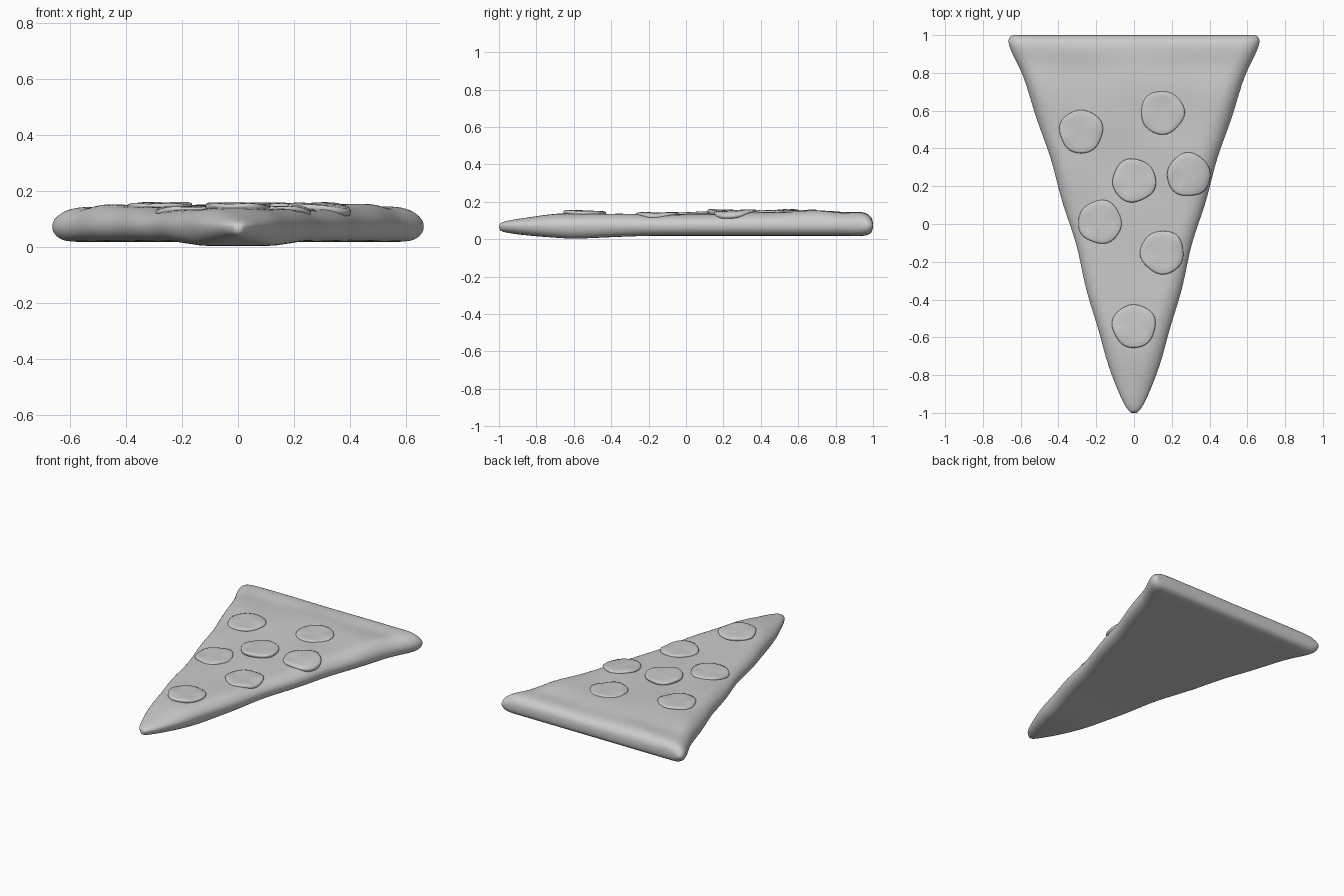
import bpy, bmesh, math
from math import sin, cos, pi

if "Cube" in bpy.data.objects:
    bpy.data.objects.remove(bpy.data.objects["Cube"])

# Stations along the slice: y, half width, bottom z, top z
STATIONS = [
    (-1.0, .014, .050, .080), (-.985, .033, .040, .090), (-.95, .056, .033, .100),
    (-.9, .078, .025, .110), (-.8, .113, .015, .123), (-.7, .15, .008, .132),
    (-.6, .182, .001, .135), (-.5, .21, .006, .136), (-.35, .25, .013, .134),
    (-.2, .286, .018, .132), (-.1, .313, .018, .133), (0, .341, .018, .133),
    (.1, .37, .018, .135), (.2, .402, .018, .137), (.3, .432, .018, .14),
    (.4, .462, .018, .142), (.5, .493, .018, .144), (.6, .526, .018, .148),
    (.7, .562, .018, .152), (.78, .592, .018, .147), (.84, .618, .018, .140),
    (.9, .645, .017, .145), (.95, .664, .017, .143), (.975, .666, .022, .132),
    (.992, .658, .036, .115), (1.0, .645, .055, .095)]
EDGE_Z = .072


def station(y):
    for a, b in zip(STATIONS, STATIONS[1:]):
        if a[0] <= y <= b[0]:
            t = (y - a[0]) / (b[0] - a[0])
            return [p + (q - p) * t for p, q in zip(a, b)]
    return STATIONS[-1]


def surface(x, y, top=True):
    """Height of the dough: flat middle, rounded rim, gentle lumps on top."""
    _, w, zb, zt = station(y)
    r = min(w, .10 if top else .06)
    k = min(1, max(0, (abs(x) - (w - r)) / r))
    f = math.sqrt(1 - k * k)
    mid = min(max(EDGE_Z, zb), zt)
    if not top:
        return mid + (zb - mid) * f
    lump = .004 * sin(11 * x + 2) * cos(9 * y) + .003 * sin(17 * y + 7 * x)
    lump *= min(1, (1 - abs(y)) * 8)
    return mid + (zt - mid + lump) * f


def make_object(name, bm, levels):
    bmesh.ops.recalc_face_normals(bm, faces=bm.faces)
    for f in bm.faces:
        f.smooth = True
    me = bpy.data.meshes.new(name)
    bm.to_mesh(me)
    bm.free()
    ob = bpy.data.objects.new(name, me)
    bpy.context.collection.objects.link(ob)
    if levels:
        ob.modifiers.new("smooth", 'SUBSURF').levels = levels
        ob.modifiers["smooth"].render_levels = levels
    return ob


# Dough with crust: lofted rounded cross-sections
N = 28
bm = bmesh.new()
rings = []
for y, w, zb, zt in STATIONS:
    us = [sin(pi / 2 * (2 * i / N - 1)) for i in range(N + 1)]
    wob = .006 * sin(14 * y) * min(1, (1 - abs(y)) * 6)
    pts = [(u * w, y, surface(u * w, y)) for u in us]
    pts += [(u * w, y, surface(u * w, y, False)) for u in us[-2:0:-1]]
    rings.append([bm.verts.new((x + (wob * x / w), yy, z)) for x, yy, z in pts])
for a, b in zip(rings, rings[1:]):
    for i in range(len(a)):
        j = (i + 1) % len(a)
        bm.faces.new((a[i], a[j], b[j], b[i]))
# Close both ends with strips across the section
for ring in (rings[0], rings[-1]):
    m = len(ring)
    for i in range(N):
        quad = [ring[i], ring[i + 1], ring[(m - i - 1) % m], ring[(m - i) % m]]
        bm.faces.new(list(dict.fromkeys(quad)))
make_object("dough_slice", bm, 1)

# Pepperoni: thin wavy discs draped over the dough
SPOTS = [(-.28, .49, .012), (.15, .59, .010), (0, .23, .022), (.29, .26, .013),
         (-.18, .01, .012), (.15, -.15, .013), (0, -.54, .017)]
SEG = 36
for n, (cx, cy, lift) in enumerate(SPOTS):
    bm = bmesh.new()
    loops = []
    for rad, dz in ((.04, 0), (.08, 0), (.105, -.001), (.113, -.004), (.115, -.010), (.110, -.026)):
        loop = []
        for i in range(SEG):
            a = 2 * pi * i / SEG
            rr = rad * (1 + .025 * sin(3 * a + n) + .018 * sin(5 * a + 2 * n))
            x, y = cx + rr * cos(a), cy + rr * sin(a)
            z = .6 * surface(x, y) + .4 * surface(cx, cy)
            z += lift + dz + .002 * sin(4 * a + n) * rad / .115
            loop.append(bm.verts.new((x, y, z)))
        loops.append(loop)
    for a, b in zip(loops, loops[1:]):
        for i in range(SEG):
            j = (i + 1) % SEG
            bm.faces.new((a[i], b[i], b[j], a[j]))
    bm.faces.new(loops[0])
    bm.faces.new(loops[-1][::-1])
    make_object(f"pepperoni_{n + 1}", bm, 0)
